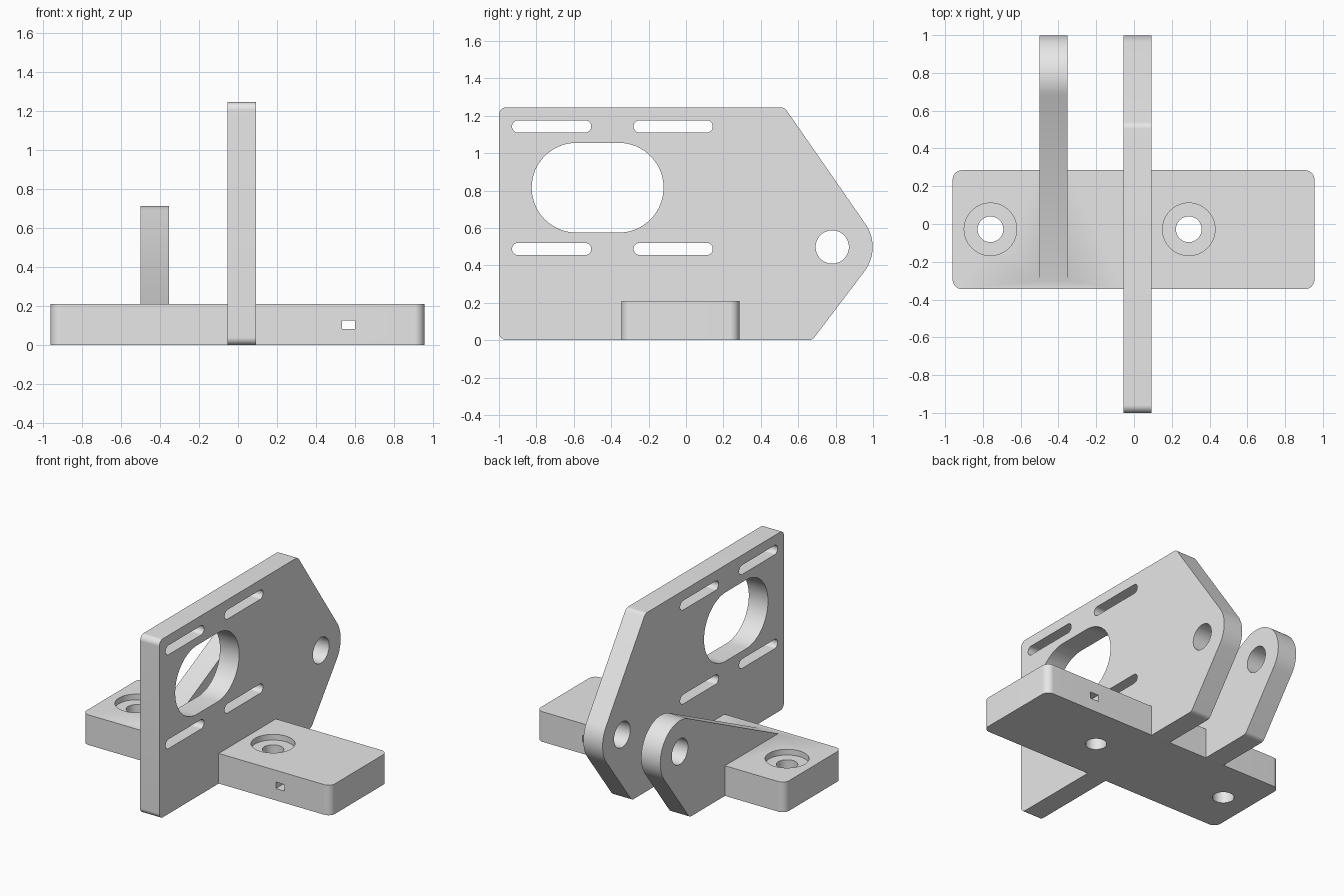
import bpy, bmesh
from math import cos, sin, tau
from mathutils import Vector
from mathutils.geometry import convex_hull_2d

default = bpy.data.objects.get("Cube")
if default:
    bpy.data.objects.remove(default)

grey = bpy.data.materials.new("plain_grey")
grey.use_nodes = True
COLOUR = (0.8, 0.8, 0.8, 1)
grey.diffuse_color = COLOUR
grey.node_tree.nodes["Principled BSDF"].inputs["Base Color"].default_value = COLOUR

SEGMENTS = 64


def prism(name, circles, axis, low, high):
    """Extrude the hull around circles (u, v, radius) along the x, y or z axis."""
    points = []
    for u, v, r in circles:
        steps = SEGMENTS if r else 1
        points += [Vector((u + r * cos(tau * i / steps), v + r * sin(tau * i / steps)))
                   for i in range(steps)]
    outline = [points[i] for i in convex_hull_2d(points)]
    place = {"x": lambda p, d: (d, p.x, p.y),
             "y": lambda p, d: (p.x, d, p.y),
             "z": lambda p, d: (p.x, p.y, d)}[axis]
    bm = bmesh.new()
    face = bm.faces.new([bm.verts.new(place(p, low)) for p in outline])
    extruded = bmesh.ops.extrude_face_region(bm, geom=[face])["geom"]
    top = [g for g in extruded if isinstance(g, bmesh.types.BMVert)]
    bmesh.ops.translate(bm, verts=top, vec=place(Vector((0, 0)), high - low))
    if not any(f is face for f in bm.faces):
        bm.faces.new([bm.verts[i] for i in range(len(outline))])
    bmesh.ops.recalc_face_normals(bm, faces=bm.faces)
    mesh = bpy.data.meshes.new(name)
    bm.to_mesh(mesh)
    bm.free()
    mesh.materials.append(grey)
    obj = bpy.data.objects.new(name, mesh)
    bpy.context.collection.objects.link(obj)
    return obj


def combine(target, other, operation):
    """Join or cut one solid with another, then drop the helper."""
    mod = target.modifiers.new(operation.lower(), "BOOLEAN")
    mod.operation, mod.solver, mod.object = operation, "EXACT", other
    bpy.context.view_layer.objects.active = target
    bpy.ops.object.modifier_apply(modifier=mod.name)
    bpy.data.objects.remove(other)


def rounded_box(u0, u1, v0, v1, r):
    return [(u, v, r) for u in (u0 + r, u1 - r) for v in (v0 + r, v1 - r)]


# Base block with rounded upright corners
bracket = prism("mounting_bracket", rounded_box(-0.96, 0.955, -0.345, 0.285, 0.05),
                "z", 0, 0.21)

# Tall plate and short side arm share the rounded pivot end
pivot = (0.782, 0.498, 0.216)
heel = (0.655, 0.04, 0.04)
plate = prism("upright_plate",
              [pivot, heel, (-0.96, 0.04, 0.04), (-0.96, 1.205, 0.04), (0.505, 1.205, 0.04)],
              "x", -0.055, 0.093)
arm = prism("side_arm", [pivot, heel, (-0.3, 0.21, 0), (-0.3, 0, 0)], "x", -0.5, -0.353)
for part in (plate, arm):
    combine(bracket, part, "UNION")

# Pivot hole through plate and arm
cutters = [prism("pivot_hole", [(0.782, 0.498, 0.089)], "x", -0.7, 0.3)]

# Large window and four adjustment slots in the plate
cutters.append(prism("window", rounded_box(-0.825, -0.12, 0.575, 1.055, 0.24), "x", -0.2, 0.2))
for y in (-0.93, -0.28):
    for z in (0.455, 1.11):
        cutters.append(prism("slot", rounded_box(y, y + 0.423, z, z + 0.065, 0.032),
                             "x", -0.2, 0.2))

# Counterbored bolt holes and a small square passage in the base
for x in (-0.76, 0.29):
    cutters.append(prism("bolt_hole", [(x, -0.028, 0.068)], "z", -0.1, 0.3))
    cutters.append(prism("counterbore", [(x, -0.028, 0.139)], "z", 0.17, 0.3))
cutters.append(prism("passage", rounded_box(0.533, 0.6, 0.083, 0.128, 0), "y", -0.5, 0.5))
for cutter in cutters:
    combine(bracket, cutter, "DIFFERENCE")

# Smooth curved walls, sharp corners
bpy.ops.object.select_all(action="DESELECT")
bracket.select_set(True)
bpy.context.view_layer.objects.active = bracket
bpy.ops.object.shade_smooth_by_angle(angle=0.5)
